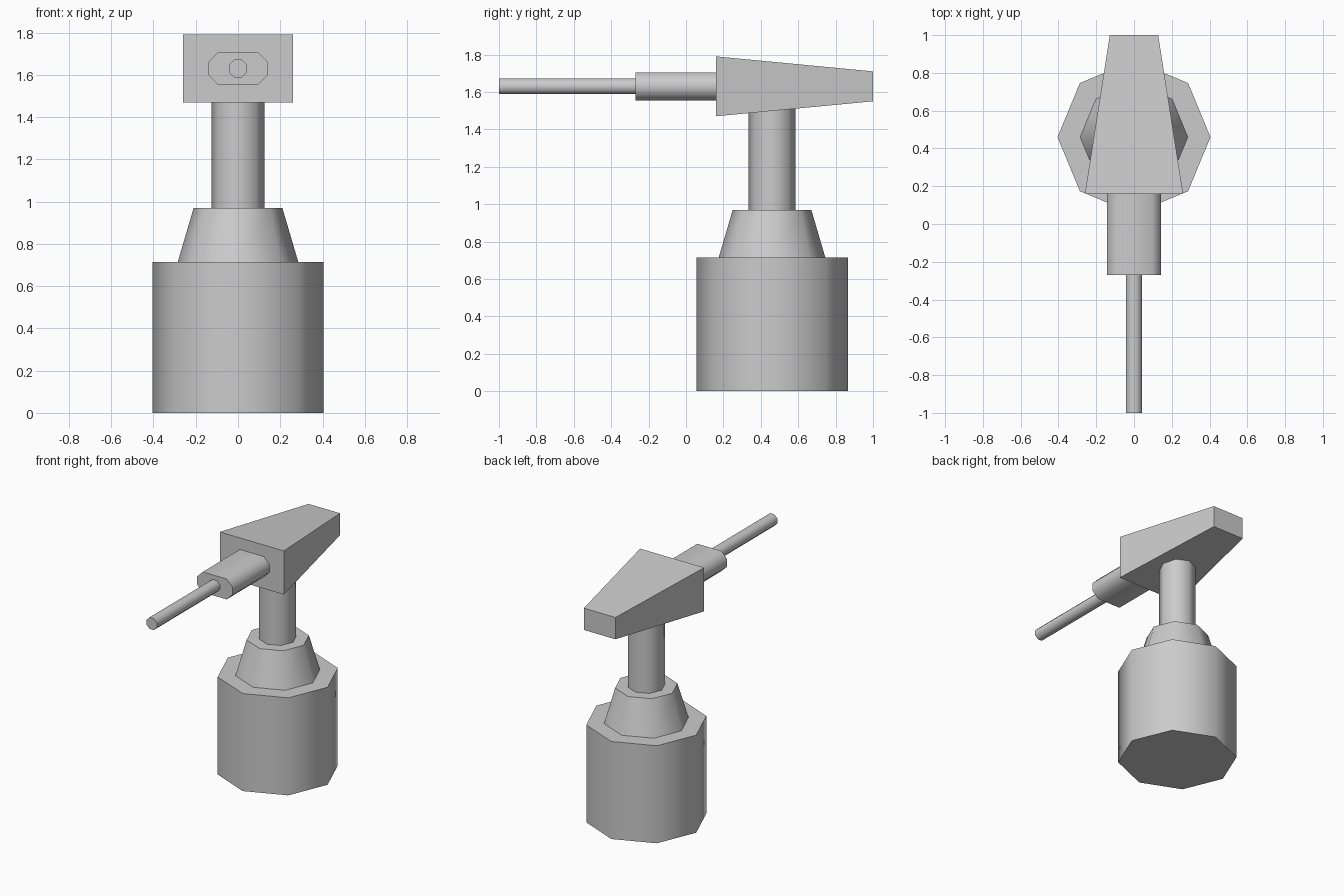
import bpy, bmesh
from math import radians, cos, sin, pi

if "Cube" in bpy.data.objects:
    bpy.data.objects.remove(bpy.data.objects["Cube"])

POST_Y = 0.46     # axis of the pedestal
AXIS_Z = 1.63     # axis of the head and barrel


def loft(name, rings, smooth=True):
    """Closed solid skinned through matching rings of points."""
    bm = bmesh.new()
    loops = [[bm.verts.new(p) for p in ring] for ring in rings]
    for a, b in zip(loops, loops[1:]):
        for i in range(len(a)):
            j = (i + 1) % len(a)
            bm.faces.new((a[i], a[j], b[j], b[i]))
    bm.faces.new(loops[0])
    bm.faces.new(loops[-1])
    bmesh.ops.recalc_face_normals(bm, faces=bm.faces)
    mesh = bpy.data.meshes.new(name)
    bm.to_mesh(mesh)
    bm.free()
    obj = bpy.data.objects.new(name, mesh)
    bpy.context.collection.objects.link(obj)
    if smooth:
        bpy.ops.object.select_all(action='DESELECT')
        obj.select_set(True)
        bpy.context.view_layer.objects.active = obj
        bpy.ops.object.shade_smooth_by_angle(angle=radians(50))
    return obj


def octagon(r, z):
    """Horizontal octagon around the pedestal axis, corners on x."""
    return [(r * cos(i * pi / 4), POST_Y + r * sin(i * pi / 4), z) for i in range(8)]


def box_ring(hx, hz, y):
    """Upright rectangle facing -y."""
    return [(sx * hx, y, AXIS_Z + sz * hz) for sx, sz in ((-1, -1), (1, -1), (1, 1), (-1, 1))]


def chamfer_ring(hx, hz, c, y):
    """Upright rectangle with cut corners facing -y."""
    pts = [(-hx + c, -hz), (hx - c, -hz), (hx, -hz + c), (hx, hz - c),
           (hx - c, hz), (-hx + c, hz), (-hx, hz - c), (-hx, -hz + c)]
    return [(x, y, AXIS_Z + z) for x, z in pts]


# Pedestal: drum, tapered collar, post reaching into the head
loft("base_drum", [octagon(0.405, 0), octagon(0.405, 0.715)])
loft("collar", [octagon(0.285, 0.715), octagon(0.21, 0.97)])
loft("post", [octagon(0.125, 0.97), octagon(0.125, 1.515)])

# Wedge head, narrowing to the back
loft("head", [box_ring(0.26, 0.16, 0.16), box_ring(0.128, 0.08, 1.0)], smooth=False)

# Barrel sleeve and thin barrel
loft("barrel_sleeve", [chamfer_ring(0.143, 0.075, 0.046, -0.27), chamfer_ring(0.143, 0.075, 0.046, 0.16)])
loft("barrel", [chamfer_ring(0.042, 0.042, 0.0246, -1.0), chamfer_ring(0.042, 0.042, 0.0246, -0.27)])
